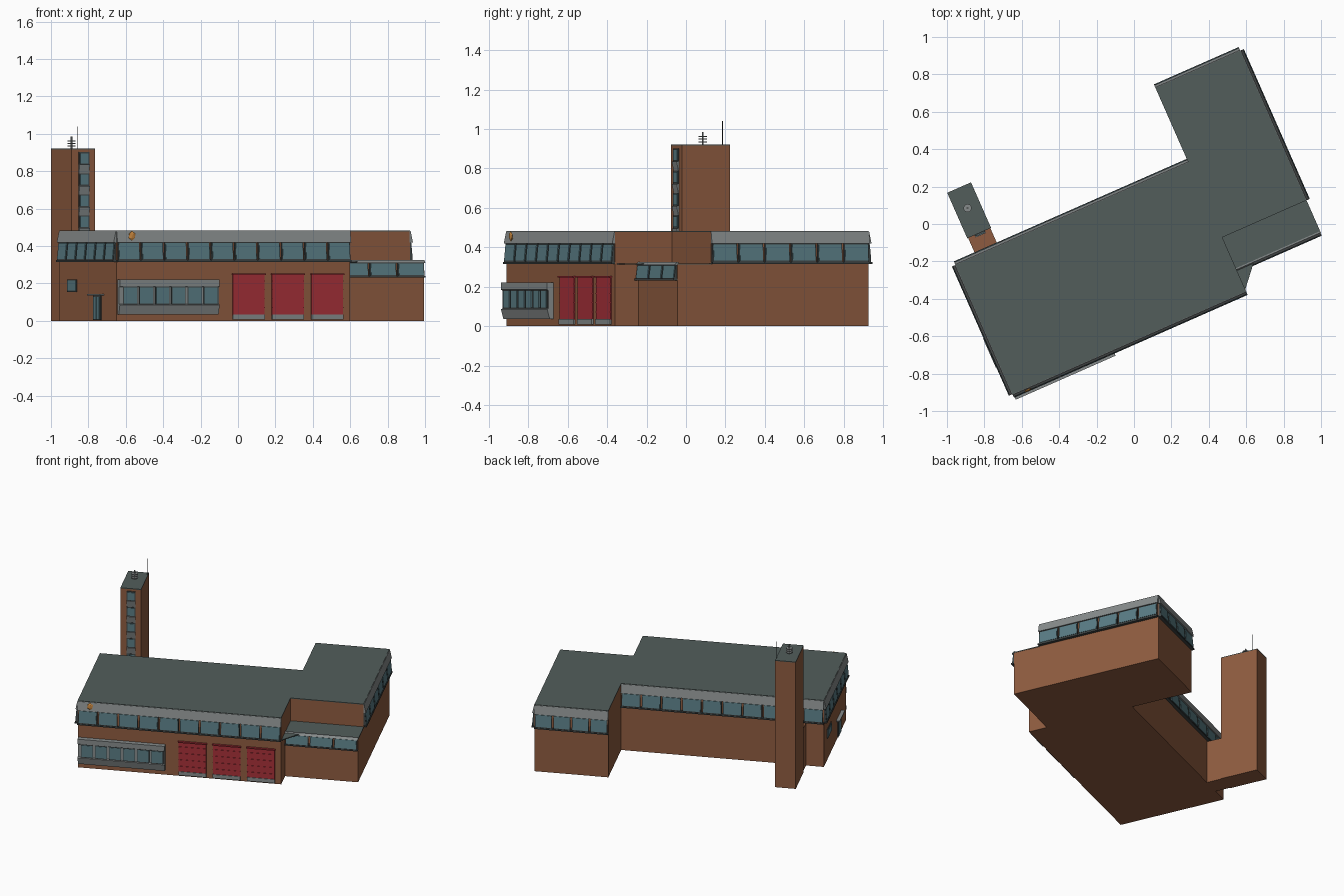
import bpy, bmesh, math
from mathutils import Vector

if "Cube" in bpy.data.objects:
    bpy.data.objects.remove(bpy.data.objects["Cube"])

# Building frame: origin at the front-left corner, turned about z
ANG = math.atan2(0.403, 0.915)
U = Vector((math.cos(ANG), math.sin(ANG), 0))
V = Vector((-U.y, U.x, 0))
ORIGIN = Vector((-0.65, -0.91, 0))


def mat(name, rgb):
    m = bpy.data.materials.new(name)
    m.diffuse_color = (*rgb, 1)
    m.use_nodes = True
    m.node_tree.nodes["Principled BSDF"].inputs["Base Color"].default_value = m.diffuse_color
    return m


BRICK = mat("brick", (0.27, 0.105, 0.05))
SLATE = mat("slate", (0.085, 0.11, 0.105))
GLASS = mat("glass", (0.10, 0.20, 0.23))
FRAME = mat("frame", (0.05, 0.06, 0.06))
METAL = mat("metal", (0.24, 0.26, 0.26))
RED = mat("red", (0.38, 0.03, 0.04))
ORANGE = mat("orange", (0.6, 0.25, 0.05))


def place(u, v, z):
    return ORIGIN + U * u + V * v + Vector((0, 0, z))


def finish(name, bm, material):
    bmesh.ops.recalc_face_normals(bm, faces=bm.faces)
    me = bpy.data.meshes.new(name)
    bm.to_mesh(me)
    bm.free()
    me.materials.append(material)
    ob = bpy.data.objects.new(name, me)
    bpy.context.collection.objects.link(ob)
    return ob


def loft(bm, ring_a, ring_b):
    a = [bm.verts.new(p) for p in ring_a]
    b = [bm.verts.new(p) for p in ring_b]
    n = len(a)
    bm.faces.new(a)
    bm.faces.new(b)
    for i in range(n):
        bm.faces.new((a[i], a[(i + 1) % n], b[(i + 1) % n], b[i]))


def prism(name, plan, z0, z1, material):
    bm = bmesh.new()
    loft(bm, [place(u, v, z0) for u, v in plan], [place(u, v, z1) for u, v in plan])
    return finish(name, bm, material)


def rect(u0, u1, v0, v1):
    return [(u0, v0), (u1, v0), (u1, v1), (u0, v1)]


class Wall:
    """A wall run from p to q, with its outside on the right-hand side."""

    def __init__(self, p, q):
        self.a = Vector(p)
        d = Vector(q) - self.a
        self.len = d.length
        self.t = d.normalized()
        self.n = Vector((self.t.y, -self.t.x))

    def sweep(self, name, spans, profile, material):
        # profile is (distance outward, height); one solid for each span
        bm = bmesh.new()
        for s0, s1 in spans:
            rings = []
            for s in (s0, s1):
                ring = []
                for o, z in profile:
                    p = self.a + self.t * s + self.n * o
                    ring.append(place(p.x, p.y, z))
                rings.append(ring)
            loft(bm, *rings)
        return finish(name, bm, material)

    def box(self, name, spans, z0, z1, out, material):
        return self.sweep(name, spans, [(-0.005, z0), (out, z0), (out, z1), (-0.005, z1)], material)

    def cells(self, count, gap, s0=0.0, s1=None):
        s1 = self.len if s1 is None else s1
        w = (s1 - s0) / count
        return [(s0 + i * w + gap, s0 + (i + 1) * w - gap) for i in range(count)]


def window_band(name, wall, count, z0, z1, z2):
    # Tilted panes, sill and sloping fascia above
    h = z1 - z0
    wall.sweep(name + "_frames", wall.cells(count, 0.005),
               [(-0.005, z0), (0.017, z0), (0.007, z1), (-0.005, z1)], FRAME)
    wall.sweep(name + "_panes", wall.cells(count, 0.010),
               [(0, z0 + 0.1 * h), (0.019, z0 + 0.1 * h), (0.011, z1 - 0.05 * h), (0, z1 - 0.05 * h)], GLASS)
    wall.box(name + "_sill", [(0, wall.len)], z0 - 0.006, z0 + 0.003, 0.021, FRAME)
    wall.sweep(name + "_fascia", [(0, wall.len)],
               [(-0.005, z1), (0.016, z1), (0.003, z2), (-0.005, z2)], METAL)


# Main L-shaped hall and its roof
plan = [(0, 0), (1.365, 0), (1.365, 0.315), (1.855, 0.315),
        (1.855, 1.19), (1.36, 1.19), (1.36, 0.755), (0, 0.755)]
prism("main_hall", plan, 0, 0.478, BRICK)
prism("main_roof", plan, 0.478, 0.483, SLATE)

# High window bands
front = Wall((0, 0), (1.365, 0))
left = Wall((0, 0.755), (0, 0))
back = Wall((1.36, 0.755), (0, 0.755))
wing_side = Wall((1.855, 0.315), (1.855, 1.19))
wing_end = Wall((1.855, 1.19), (1.36, 1.19))
for label, wall, count in (("front", front, 10), ("left", left, 6), ("back", back, 10),
                           ("wing_side", wing_side, 6), ("wing_end", wing_end, 4)):
    window_band(label + "_windows", wall, count, 0.322, 0.42, 0.48)

# Low annex with a roof that reaches the hall corner
prism("annex", rect(1.36, 1.855, 0.13, 0.32), 0, 0.312, BRICK)
prism("annex_roof", [(1.36, 0.005), (1.465, 0.125), (1.857, 0.125), (1.857, 0.318), (1.36, 0.318)],
      0.312, 0.318, SLATE)
window_band("annex_windows", Wall((1.365, 0.13), (1.855, 0.13)), 3, 0.238, 0.31, 0.325)

# Garage doors
door_w = 0.185
doors = [(s, s + door_w) for s in (0.678, 0.907, 1.137)]
front.box("garage_doors", doors, 0.03, 0.25, 0.006, RED)
front.box("door_lintels", [(a - 0.004, b + 0.004) for a, b in doors], 0.246, 0.254, 0.016, RED)
front.box("door_thresholds", doors, 0.008, 0.035, 0.010, METAL)
for i in range(4):
    z = 0.07 + 0.047 * i
    front.box("door_rib", doors, z, z + 0.004, 0.009, RED)

# Projecting ground-floor window bay
front.sweep("bay", [(0.005, 0.588)],
            [(-0.005, 0.035), (0.02, 0.035), (0.034, 0.085), (0.026, 0.09), (0.026, 0.18),
             (0.034, 0.185), (0.034, 0.22), (-0.005, 0.22)], METAL)
cells = front.cells(6, 0.006, 0.02, 0.585)
front.box("bay_frames", cells, 0.088, 0.184, 0.031, FRAME)
front.box("bay_panes", [(a + 0.004, b - 0.004) for a, b in cells], 0.094, 0.178, 0.034, GLASS)

# Side entrance with canopy, and a small window (distances run from the back corner)
left.box("side_door_frame", [(0.455, 0.555)], 0.005, 0.135, 0.006, FRAME)
left.box("side_door", [(0.465, 0.502), (0.508, 0.545)], 0.01, 0.128, 0.009, GLASS)
left.box("side_canopy", [(0.42, 0.59)], 0.136, 0.144, 0.024, METAL)
left.box("small_window_frame", [(0.11, 0.235)], 0.155, 0.222, 0.005, FRAME)
left.box("small_window", [(0.117, 0.228)], 0.162, 0.215, 0.008, GLASS)

# Tower with low link to the hall
prism("tower", rect(0.115, 0.254, 0.86, 1.126), 0, 0.916, BRICK)
prism("tower_roof", rect(0.115, 0.254, 0.86, 1.126), 0.916, 0.921, SLATE)
prism("tower_link", rect(0.12, 0.25, 0.75, 0.865), 0, 0.31, BRICK)
tower_front = Wall((0.115, 0.86), (0.254, 0.86))
strip = [(0.043, 0.103)]
for i in range(5):
    z = 0.835 - 0.113 * i
    tower_front.box("tower_window_frame", strip, z, z + 0.067, 0.006, FRAME)
    tower_front.box("tower_window", [(0.049, 0.097)], z + 0.006, z + 0.061, 0.010, GLASS)
    tower_front.sweep("tower_panel", strip,
                      [(-0.005, z - 0.046), (0.004, z - 0.046), (0.014, z), (-0.005, z)], METAL)


def rod(name, x, y, z0, z1, r, sides, material):
    bpy.ops.mesh.primitive_cylinder_add(vertices=sides, radius=r, depth=z1 - z0,
                                        location=(x, y, (z0 + z1) / 2))
    ob = bpy.context.object
    ob.name = name
    ob.data.materials.append(material)


# Aerials on the tower
rod("aerial", -0.86, 0.185, 0.92, 1.04, 0.0015, 6, FRAME)
rod("siren_mast", -0.89, 0.085, 0.92, 0.985, 0.005, 8, METAL)
for z in (0.932, 0.946, 0.960):
    rod("siren_disc", -0.89, 0.085, z, z + 0.005, 0.022, 12, METAL)

# Small orange ornament on the front fascia
bpy.ops.mesh.primitive_ico_sphere_add(subdivisions=1, radius=1, location=place(0.085, -0.014, 0.455),
                                      rotation=(0, 0, ANG))
orn = bpy.context.object
orn.name = "fascia_ornament"
orn.scale = (0.022, 0.007, 0.026)
orn.data.materials.append(ORANGE)
